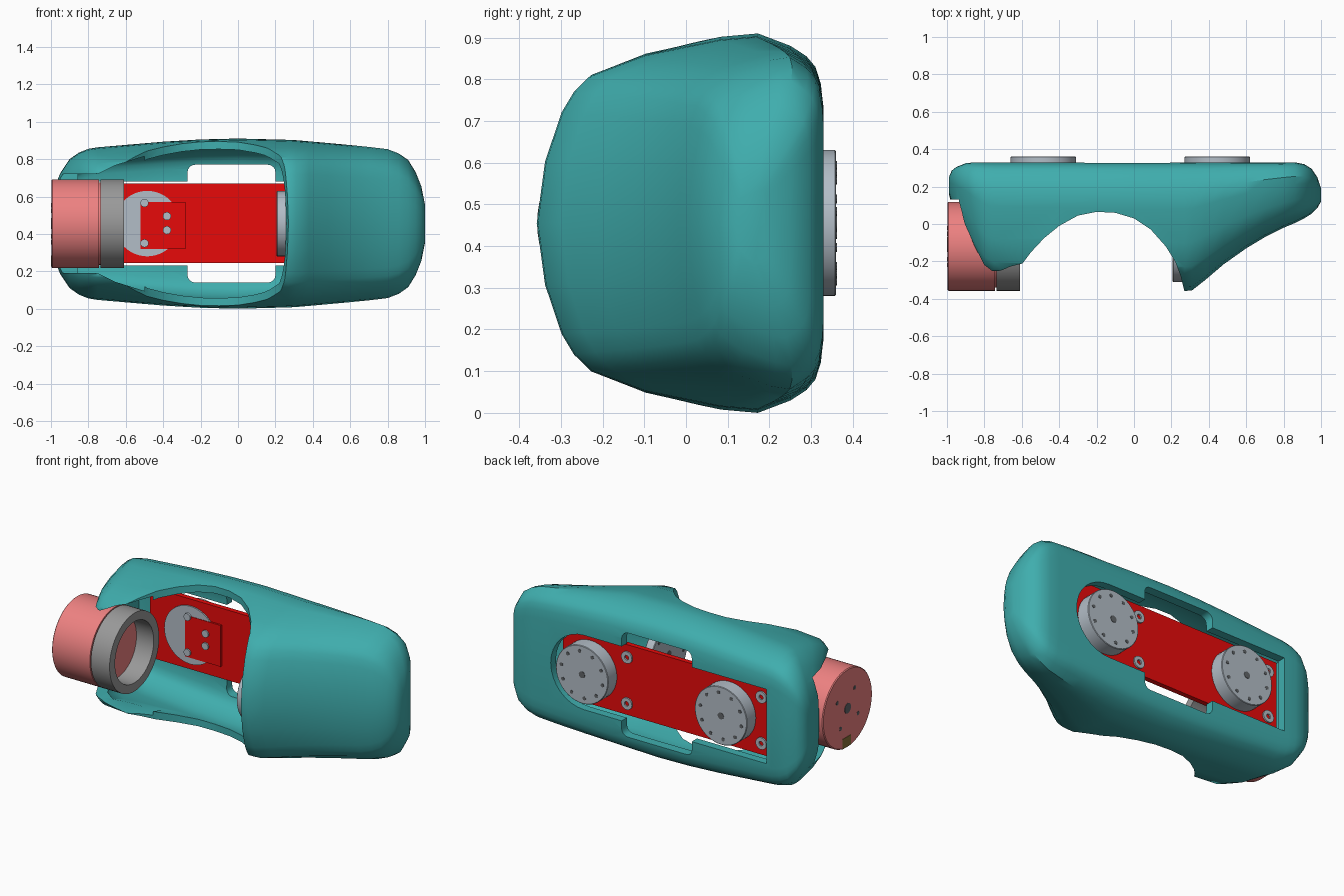
import bpy, bmesh, math
from mathutils import Matrix, Vector

if "Cube" in bpy.data.objects:
    bpy.data.objects.remove(bpy.data.objects["Cube"])

ZC = 0.455


def paint(name, rgb):
    m = bpy.data.materials.new(name)
    m.diffuse_color = (*rgb, 1)
    m.use_nodes = True
    m.node_tree.nodes["Principled BSDF"].inputs["Base Color"].default_value = m.diffuse_color
    return m


TEAL = paint("teal", (0.05, 0.42, 0.42))
RED = paint("red", (0.80, 0.003, 0.003))
SALMON = paint("salmon", (0.85, 0.22, 0.22))
STEEL = paint("steel", (0.45, 0.51, 0.57))
GREY = paint("grey", (0.32, 0.32, 0.32))
DARK = paint("dark", (0.12, 0.13, 0.14))
OLIVE = paint("olive", (0.25, 0.17, 0.04))


def finish(name, bm, mat=None, angle=None):
    bmesh.ops.recalc_face_normals(bm, faces=bm.faces)
    me = bpy.data.meshes.new(name)
    bm.to_mesh(me)
    bm.free()
    ob = bpy.data.objects.new(name, me)
    bpy.context.collection.objects.link(ob)
    if mat:
        me.materials.append(mat)
    if angle:
        smooth(ob, angle)
    return ob


def smooth(ob, angle):
    bpy.ops.object.select_all(action='DESELECT')
    ob.select_set(True)
    bpy.context.view_layer.objects.active = ob
    bpy.ops.object.shade_smooth_by_angle(angle=math.radians(angle))


def loft(name, rings, mat=None):
    bm = bmesh.new()
    vs = [[bm.verts.new(p) for p in r] for r in rings]
    n = len(vs[0])
    for a, b in zip(vs, vs[1:]):
        for i in range(n):
            j = (i + 1) % n
            bm.faces.new((a[i], a[j], b[j], b[i]))
    bm.faces.new(vs[0])
    bm.faces.new(vs[-1])
    return finish(name, bm, mat)


def prism(name, pts, axis, lo, hi, mat=None):
    # outline is (x, y) for axis z and (x, z) for axis y
    put = (lambda p, c: (p[0], c, p[1])) if axis == 'y' else (lambda p, c: (p[0], p[1], c))
    return loft(name, [[put(p, c) for p in pts] for c in (lo, hi)], mat)


def box(name, x, y, z, mat=None):
    return prism(name, [(x[0], z[0]), (x[1], z[0]), (x[1], z[1]), (x[0], z[1])], 'y', *y, mat)


def lathe(name, profile, centre, axis, mat, seg=48, closed=False):
    # profile is (radius, position along the axis)
    c = Vector(centre)
    rot = Matrix.Rotation(math.pi / 2, 3, 'Y') if axis == 'x' else Matrix.Rotation(-math.pi / 2, 3, 'X')
    bm = bmesh.new()
    rings = []
    for r, h in profile:
        rings.append([bm.verts.new(c + rot @ Vector((r * math.cos(2 * math.pi * i / seg),
                                                     r * math.sin(2 * math.pi * i / seg), h)))
                      for i in range(seg)])
    pairs = list(zip(rings, rings[1:])) + ([(rings[-1], rings[0])] if closed else [])
    for a, b in pairs:
        for i in range(seg):
            j = (i + 1) % seg
            bm.faces.new((a[i], a[j], b[j], b[i]))
    if not closed:
        bm.faces.new(rings[0])
        bm.faces.new(rings[-1])
    return finish(name, bm, mat, 30)


def cut(ob, cutter):
    cutter.hide_render = True
    m = ob.modifiers.new("cut", 'BOOLEAN')
    m.operation, m.solver, m.object = 'DIFFERENCE', 'EXACT', cutter
    bpy.context.view_layer.objects.active = ob
    bpy.ops.object.modifier_apply(modifier=m.name)
    bpy.data.objects.remove(cutter)


# Shell cross-section: (front-to-back fraction, half height)
SECTION = [(0, 0), (.029, .15), (.087, .27), (.13, .32), (.188, .36), (.377, .41), (.638, .447),
           (.768, .455), (.884, .425), (.94, .40), (.971, .375), (.99, .335), (1, .28)]
# Shell stations: x, front y, back y, half height
STATIONS = [(-.99, .16, .25, .14), (-.975, .10, .285, .21), (-.95, .03, .305, .27), (-.90, -.08, .325, .345),
            (-.85, -.19, .33, .38), (-.80, -.29, .33, .40), (-.75, -.33, .33, .408), (-.4, -.335, .33, .438),
            (-.2, -.34, .33, .45), (0, -.35, .33, .455), (.27, -.358, .33, .448), (.31, -.355, .33, .446),
            (.38, -.30, .33, .44), (.48, -.215, .33, .431), (.6, -.13, .33, .42), (.7, -.07, .33, .41),
            (.8, -.02, .33, .398), (.86, .005, .33, .375), (.91, .03, .32, .34), (.95, .055, .295, .275),
            (.98, .085, .25, .20), (1, .12, .19, .10)]


def section(x, yf, yb, h):
    half = [(yf + t * (yb - yf), z * h / .455) for t, z in SECTION]
    return [(x, y, ZC + z) for y, z in half] + [(x, y, ZC - z) for y, z in reversed(half[1:])]


# Hollow shell
shell = loft("shell_cover", [section(*s) for s in STATIONS], TEAL)
cavity = [section(x * .95, a + .045, b - .05, h - .045) for x, a, b, h in STATIONS if h > .3]
cut(shell, loft("cavity_cutter", cavity))

# Arched front opening
arch = [(-.68, -.5), (-.65, -.29), (-.61, -.23), (-.55, -.15), (-.48, -.075), (-.4, -.01), (-.3, .045),
        (-.2, .065), (-.1, .06), (0, .03), (.09, -.03), (.17, -.12), (.22, -.2), (.25, -.28), (.27, -.36), (.275, -.5)]
cut(shell, prism("arch_cutter", arch, 'z', -.2, 1.2))

# Rear slot with one rounded end, plus the wider middle window
slot = [(-.77, ZC - .225), (-.77, ZC + .225)] + [
    (.45 + .225 * math.sin(a), ZC + .225 * math.cos(a)) for a in [math.pi * i / 16 for i in range(17)]]
cut(shell, prism("slot_cutter", slot, 'y', .2, .45))
window = []
for cx, cz, a0 in [(.16, .73, 0), (-.23, .73, 90), (-.23, .18, 180), (.16, .18, 270)]:
    for k in range(5):
        a = math.radians(a0 + 22.5 * k)
        window.append((cx + .04 * math.cos(a), cz + .04 * math.sin(a)))
cut(shell, prism("window_cutter", window, 'y', .2, .45))

# Side cut-out around the motor, flaring towards the arch, and the trimmed front lip beside it
flare = [(-1.2, .265), (-.75, .265), (-.66, .31), (-.5, .36)]
cut(shell, prism("motor_cutter", [(x, ZC + z) for x, z in flare] + [(x, ZC - z) for x, z in reversed(flare)],
                 'y', -.6, .13))
cut(shell, box("lip_cutter", (-1.2, -.55), (-.6, -.25), (-.1, 1.1)))
smooth(shell, 35)

# Mounting plate with raised patch
plate = [(-.76, .245), (.55, .245), (.63, .32), (.63, .59), (.55, .67), (-.76, .67)]
prism("mounting_plate", plate, 'y', .245, .275, RED)
prism("plate_patch", [(-.52, .32), (-.28, .32), (-.28, .57), (-.52, .57)], 'y', .234, .245, RED)

# Washers and screws on the plate
for x in (-.70, .20):
    for z in (ZC - .14, ZC + .14):
        lathe("plate_washer", [(.014, .272), (.036, .272), (.036, .284), (.014, .284)],
              (x, 0, z), 'y', STEEL, 20, True)
for x, z in [(-.38, .495), (-.38, .42), (-.5, .565), (-.5, .35)]:
    lathe("plate_screw", [(.022, .225), (.022, .245)], (x, 0, z), 'y', STEEL, 16)
lathe("front_flange", [(.175, .237), (.175, .26)], (-.485, 0, ZC), 'y', STEEL)


# Output discs: two on the back, one inside facing along x
def output_disc(name, centre, axis, lo, hi, out):
    top, d = (hi, 1) if out > 0 else (lo, -1)
    lathe(name, [(.172, lo), (.175, lo + .003), (.175, hi - .003), (.172, hi)], centre, axis, STEEL)
    lathe(name + "_hub", [(.02, top - d * .01), (.02, top + d * .002)], centre, axis, DARK, 16)
    for k in range(10):
        a = math.tau * k / 10 + .2
        off = (.14 * math.cos(a), 0, .14 * math.sin(a)) if axis == 'y' else (0, .14 * math.cos(a), .14 * math.sin(a))
        lathe(name + "_screw", [(.011, top - d * .01), (.011, top + d * .002)],
              Vector(centre) + Vector(off), axis, DARK, 10)


output_disc("back_disc_left", (-.485, 0, ZC), 'y', .27, .36, 1)
output_disc("back_disc_right", (.445, 0, ZC), 'y', .27, .36, 1)
output_disc("inner_disc", (0, -.135, ZC), 'x', .207, .26, -1)

# Side motor, its collar and connector
M = (0, -.12, ZC)
lathe("motor_body", [(.232, -.998), (.237, -.993), (.237, -.742)], M, 'x', SALMON, 64)
lathe("motor_seat", [(.22, -.75), (.22, -.725)], M, 'x', SALMON)
lathe("motor_collar", [(.185, -.735), (.237, -.735), (.237, -.61), (.185, -.61)], M, 'x', GREY, 64, True)
lathe("motor_hub", [(.03, -1.0), (.03, -.98)], M, 'x', DARK, 20)
for k in range(4):
    a = math.tau * k / 4 + .6
    lathe("motor_screw", [(.012, -1.0), (.012, -.98)],
          (0, M[1] + .12 * math.cos(a), ZC + .12 * math.sin(a)), 'x', DARK, 10)
box("motor_connector", (-1.0, -.93), (-.15, -.07), (.225, .285), OLIVE)
